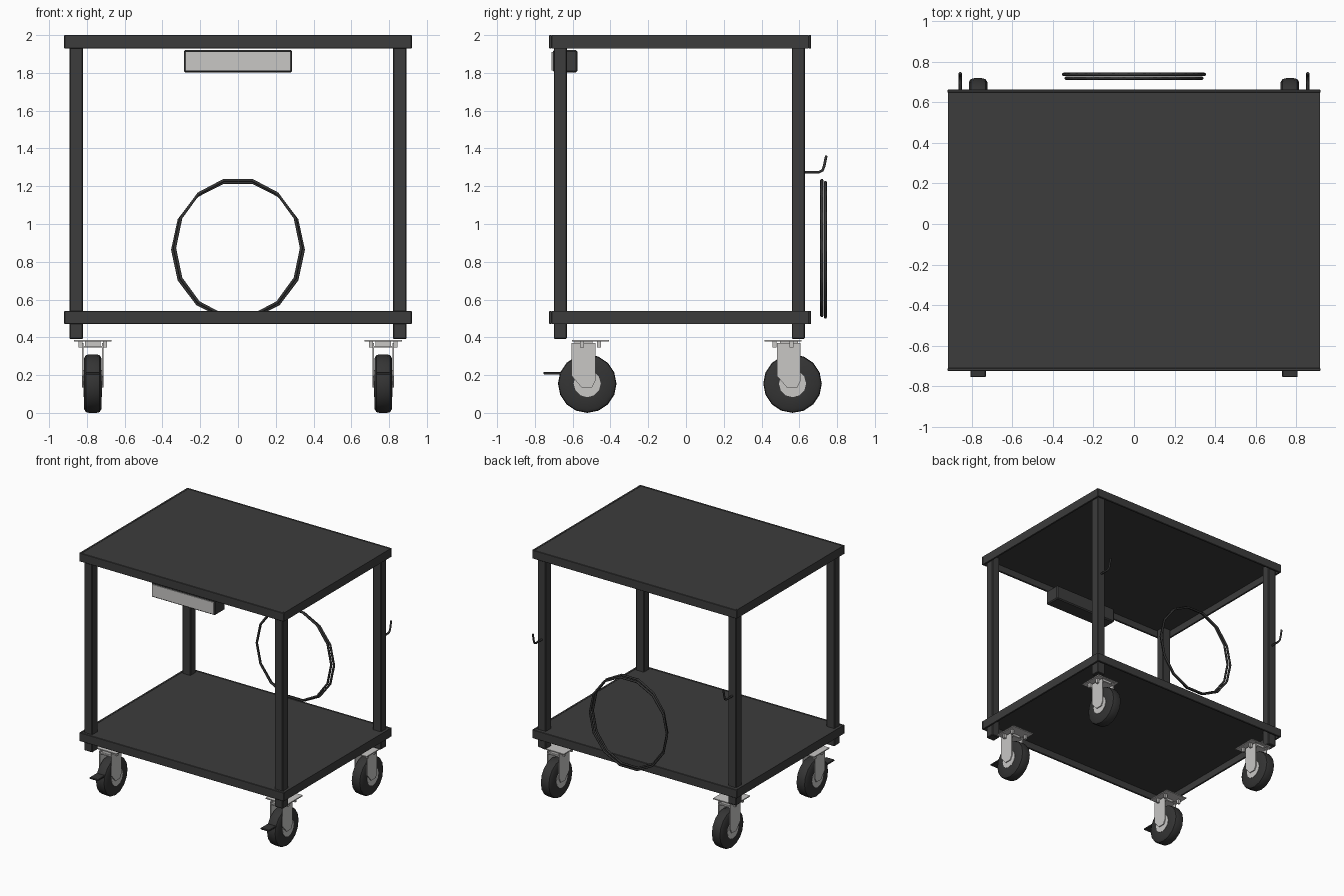
import bpy, bmesh, math
from mathutils import Vector

if "Cube" in bpy.data.objects:
    bpy.data.objects.remove(bpy.data.objects["Cube"])


def material(name, r, g, b):
    m = bpy.data.materials.new(name)
    m.diffuse_color = (r, g, b, 1)
    m.use_nodes = True
    m.node_tree.nodes["Principled BSDF"].inputs["Base Color"].default_value = m.diffuse_color
    return m


FRAME = material("dark grey", 0.045, 0.045, 0.045)
RUBBER = material("rubber black", 0.035, 0.035, 0.035)
STEEL = material("light steel", 0.58, 0.57, 0.56)


def finish(name, bm, mat, smooth=False):
    bmesh.ops.recalc_face_normals(bm, faces=bm.faces)
    me = bpy.data.meshes.new(name)
    bm.to_mesh(me)
    bm.free()
    me.materials.append(mat)
    ob = bpy.data.objects.new(name, me)
    bpy.context.collection.objects.link(ob)
    if smooth:
        bpy.ops.object.select_all(action='DESELECT')
        ob.select_set(True)
        bpy.context.view_layer.objects.active = ob
        bpy.ops.object.shade_smooth_by_angle(angle=math.radians(35))
    return ob


def box(name, lo, hi, mat, bevel=0.0):
    bm = bmesh.new()
    bmesh.ops.create_cube(bm, size=1)
    for v in bm.verts:
        v.co = Vector([(a + b) / 2 + c * (b - a) for a, b, c in zip(lo, hi, v.co)])
    if bevel:
        bmesh.ops.bevel(bm, geom=bm.edges[:], offset=bevel, segments=1,
                        affect='EDGES', profile=0.5)
    return finish(name, bm, mat)


def lathe_x(name, profile, centre, mat, n=16):
    """Spin (x, radius) points around an x axis through centre."""
    bm = bmesh.new()
    c = Vector(centre)
    rings = []
    for x, r in profile:
        rings.append([bm.verts.new(c + Vector((x, r * math.sin(t), -r * math.cos(t))))
                      for t in (2 * math.pi * i / n for i in range(n))])
    for a, b in zip(rings, rings[1:]):
        for i in range(n):
            j = (i + 1) % n
            bm.faces.new((a[i], a[j], b[j], b[i]))
    bm.faces.new(rings[0])
    bm.faces.new(rings[-1])
    return finish(name, bm, mat, True)


def plate_x(name, outline, x0, x1, mat):
    """Extrude a (y, z) outline along x."""
    bm = bmesh.new()
    f = bm.faces.new([bm.verts.new((x0, y, z)) for y, z in outline])
    ext = bmesh.ops.extrude_face_region(bm, geom=[f])
    bmesh.ops.translate(bm, vec=(x1 - x0, 0, 0),
                        verts=[g for g in ext['geom'] if isinstance(g, bmesh.types.BMVert)])
    return finish(name, bm, mat)


def tube(name, points, radius, mat, closed=False):
    cu = bpy.data.curves.new(name, 'CURVE')
    cu.dimensions = '3D'
    cu.bevel_depth = radius
    cu.bevel_resolution = 1
    cu.use_fill_caps = True
    sp = cu.splines.new('POLY')
    sp.points.add(len(points) - 1)
    for p, co in zip(sp.points, points):
        p.co = (*co, 1)
    sp.use_cyclic_u = closed
    cu.materials.append(mat)
    ob = bpy.data.objects.new(name, cu)
    bpy.context.collection.objects.link(ob)
    return ob


# Two shelves: thin sheet with upright rails around it
for level, z0, z1 in (("lower", 0.47, 0.54), ("top", 1.93, 2.0)):
    box(level + "_shelf", (-0.905, -0.71, z1 - 0.014), (0.905, 0.65, z1 - 0.002), FRAME)
    box(level + "_front_rail", (-0.92, -0.725, z0), (0.92, -0.71, z1), FRAME, 0.003)
    box(level + "_back_rail", (-0.92, 0.648, z0), (0.92, 0.663, z1), FRAME, 0.003)
    for side, s in (("left", -1), ("right", 1)):
        xs = sorted((s * 0.903, s * 0.917))
        box(f"{level}_{side}_rail", (xs[0], -0.71, z0), (xs[1], 0.648, z1), FRAME)

# Drawer under the top, with a pale front plate
box("drawer", (-0.287, -0.705, 1.803), (0.287, -0.575, 1.921), FRAME, 0.008)
box("drawer_front", (-0.277, -0.711, 1.813), (0.277, -0.704, 1.911), STEEL)

# Coiled hose on the back: two 14-sided loops
for k, (y, rx, rz, cz) in enumerate(((0.719, 0.335, 0.368, 0.873), (0.738, 0.347, 0.366, 0.863))):
    tube(f"hose_loop_{k + 1}",
         [(rx * math.cos(t), y, cz + rz * math.sin(t))
          for t in (2 * math.pi * i / 14 for i in range(14))], 0.0085, RUBBER, True)

for side, s in (("left", -1), ("right", 1)):
    # Legs
    for end, y in (("front", -0.70), ("back", 0.56)):
        xs = sorted((s * 0.82, s * 0.893))
        box(f"{end}_{side}_leg", (xs[0], y, 0.392), (xs[1], y + 0.07, 1.985), FRAME, 0.005)

    # Hook on the back leg
    tube(f"{side}_hook", [(s * 0.857, 0.62, 1.275), (s * 0.857, 0.705, 1.275),
                          (s * 0.857, 0.722, 1.283), (s * 0.857, 0.731, 1.305),
                          (s * 0.857, 0.743, 1.362)], 0.008, RUBBER)

    # Casters
    for end, wy in (("front", -0.523), ("back", 0.564)):
        n = f"{end}_{side}_caster"
        x = s * 0.769
        py = wy + 0.017 if end == "front" else wy - 0.051   # mounting plate centre
        fy = (wy - 0.082, wy + 0.043)                       # fork front and back
        c = (x, wy, 0.155)
        lathe_x(n + "_tyre", [(-0.046, 0.07), (-0.046, 0.135), (-0.036, 0.151), (-0.02, 0.155),
                              (0.02, 0.155), (0.036, 0.151), (0.046, 0.135), (0.046, 0.07)],
                c, RUBBER)
        lathe_x(n + "_hub", [(-0.049, 0.072), (0.049, 0.072)], c, STEEL, 12)
        box(n + "_plate", (x - 0.098, py - 0.098, 0.379), (x + 0.098, py + 0.098, 0.387), STEEL)
        box(n + "_swivel", (x - 0.04, fy[0] + 0.015, 0.354), (x + 0.04, fy[1] - 0.015, 0.380), STEEL)
        box(n + "_fork_top", (x - 0.056, fy[0], 0.346), (x + 0.056, fy[1], 0.354), STEEL)
        for t in (-1, 1):
            plate_x(n + "_fork_cheek",
                    [(fy[0], 0.37), (fy[1], 0.37), (fy[1], 0.17), (wy + 0.025, 0.135),
                     (wy - 0.03, 0.135), (fy[0], 0.195)], x + t * 0.049, x + t * 0.057, STEEL)
            for u in (-1, 1):
                by = py + u * 0.045
                box(n + "_bolt", (x + t * 0.065 - 0.01, by - 0.01, 0.345),
                    (x + t * 0.065 + 0.01, by + 0.01, 0.380), STEEL)
        # Brake pedal on the front casters
        if end == "front":
            box(n + "_pedal", (x - 0.038, -0.755, 0.204), (x + 0.038, -0.645, 0.217), RUBBER, 0.003)
